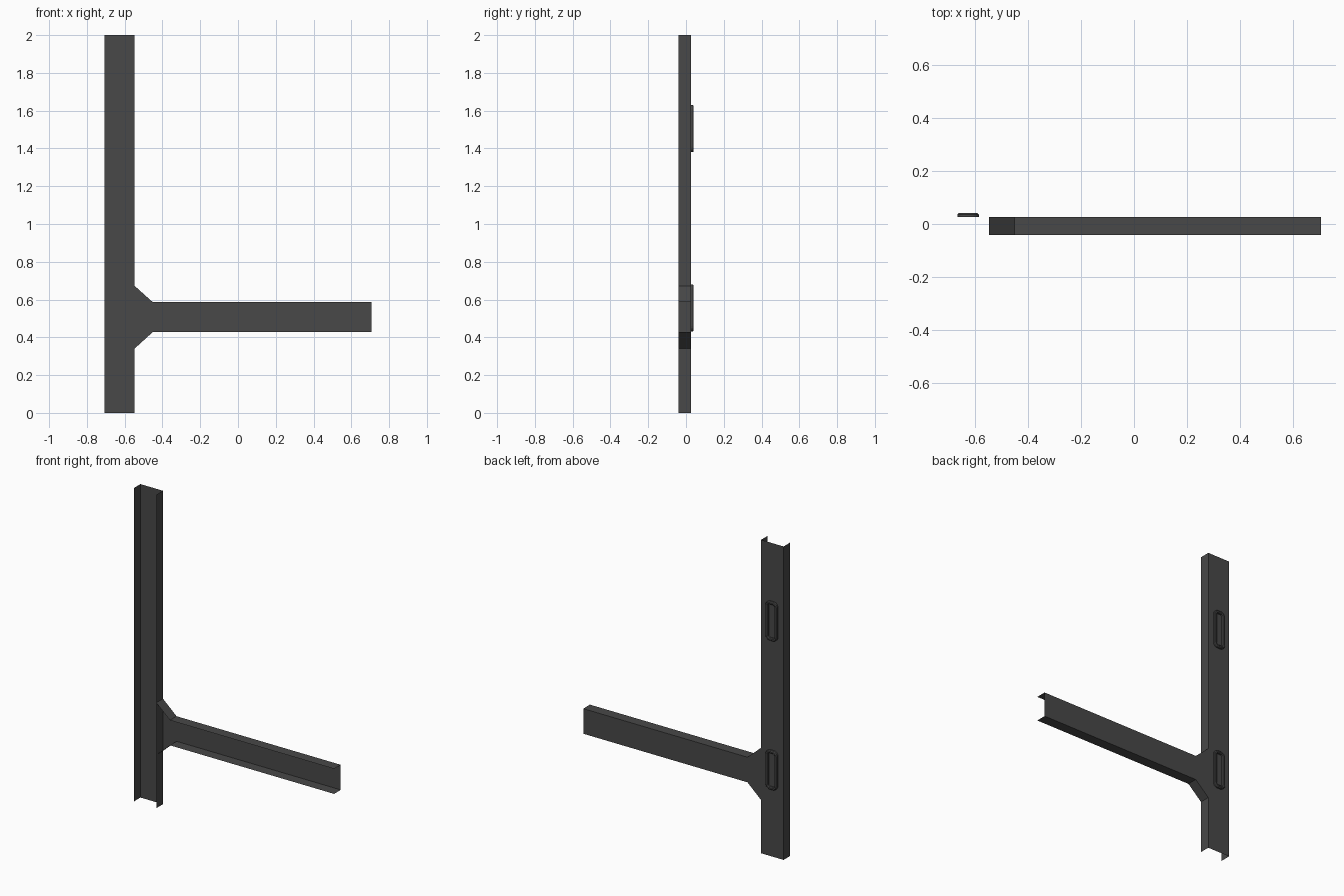
import bpy, bmesh, math

if "Cube" in bpy.data.objects:
    bpy.data.objects.remove(bpy.data.objects["Cube"])

FRONT, BACK = -0.041, 0.026      # front lip and back web of the channels

steel = bpy.data.materials.new("dark grey steel")
steel.diffuse_color = (0.065, 0.065, 0.065, 1)
steel.use_nodes = True
steel.node_tree.nodes["Principled BSDF"].inputs["Base Color"].default_value = steel.diffuse_color


def make_object(name, bm):
    mesh = bpy.data.meshes.new(name)
    bm.to_mesh(mesh)
    bm.free()
    mesh.materials.append(steel)
    obj = bpy.data.objects.new(name, mesh)
    bpy.context.collection.objects.link(obj)
    return obj


def folded_sheet(name, outline, flanges):
    """Thin sheet web at the back, with the listed outline edges folded forward."""
    bm = bmesh.new()
    back = [bm.verts.new((x, BACK, z)) for x, z in outline]
    lip = [bm.verts.new((x, FRONT, z)) for x, z in outline]
    n = len(outline)
    bm.faces.new(back)
    for i in flanges:
        j = (i + 1) % n
        bm.faces.new((back[i], lip[i], lip[j], back[j]))
    for v in [v for v in bm.verts if not v.link_faces]:
        bm.verts.remove(v)
    return make_object(name, bm)


def rounded_loop(bm, cx, cz, hw, hh, r, y, seg=5):
    verts = []
    for k, (sx, sz) in enumerate([(1, 1), (-1, 1), (-1, -1), (1, -1)]):
        for s in range(seg + 1):
            a = math.pi / 2 * (k + s / seg)
            verts.append(bm.verts.new((cx + sx * (hw - r) + r * math.cos(a), y,
                                       cz + sz * (hh - r) + r * math.sin(a))))
    return verts


def raised_frame(name, cx, cz):
    """Rounded rectangular rim standing off the back of the post."""
    bm = bmesh.new()
    profile = [(0, BACK), (0, 0.036), (0.005, 0.041), (0.013, 0.041),
               (0.018, 0.037), (0.018, BACK + 0.001)]
    loops = [rounded_loop(bm, cx, cz, 0.041 - d, 0.125 - d, 0.03 - d, y)
             for d, y in profile]
    for a, b in zip(loops, loops[1:]):
        for i in range(len(a)):
            j = (i + 1) % len(a)
            bm.faces.new((a[i], a[j], b[j], b[i]))
    bm.faces.new(loops[-1])
    bmesh.ops.recalc_face_normals(bm, faces=bm.faces)
    return make_object(name, bm)


# Upright channel: both long edges folded
folded_sheet("post_channel",
             [(-0.707, 0), (-0.548, 0), (-0.548, 2), (-0.707, 2)], [1, 3])

# Horizontal channel with flared gusset at the post, open at both ends
folded_sheet("arm_channel",
             [(-0.548, 0.34), (-0.452, 0.427), (0.707, 0.427),
              (0.707, 0.587), (-0.452, 0.587), (-0.548, 0.673)], [0, 1, 3, 4])

# Two raised rims on the back of the post
for name, z in (("lower_rim", 0.555), ("upper_rim", 1.505)):
    raised_frame(name, -0.627, z)
